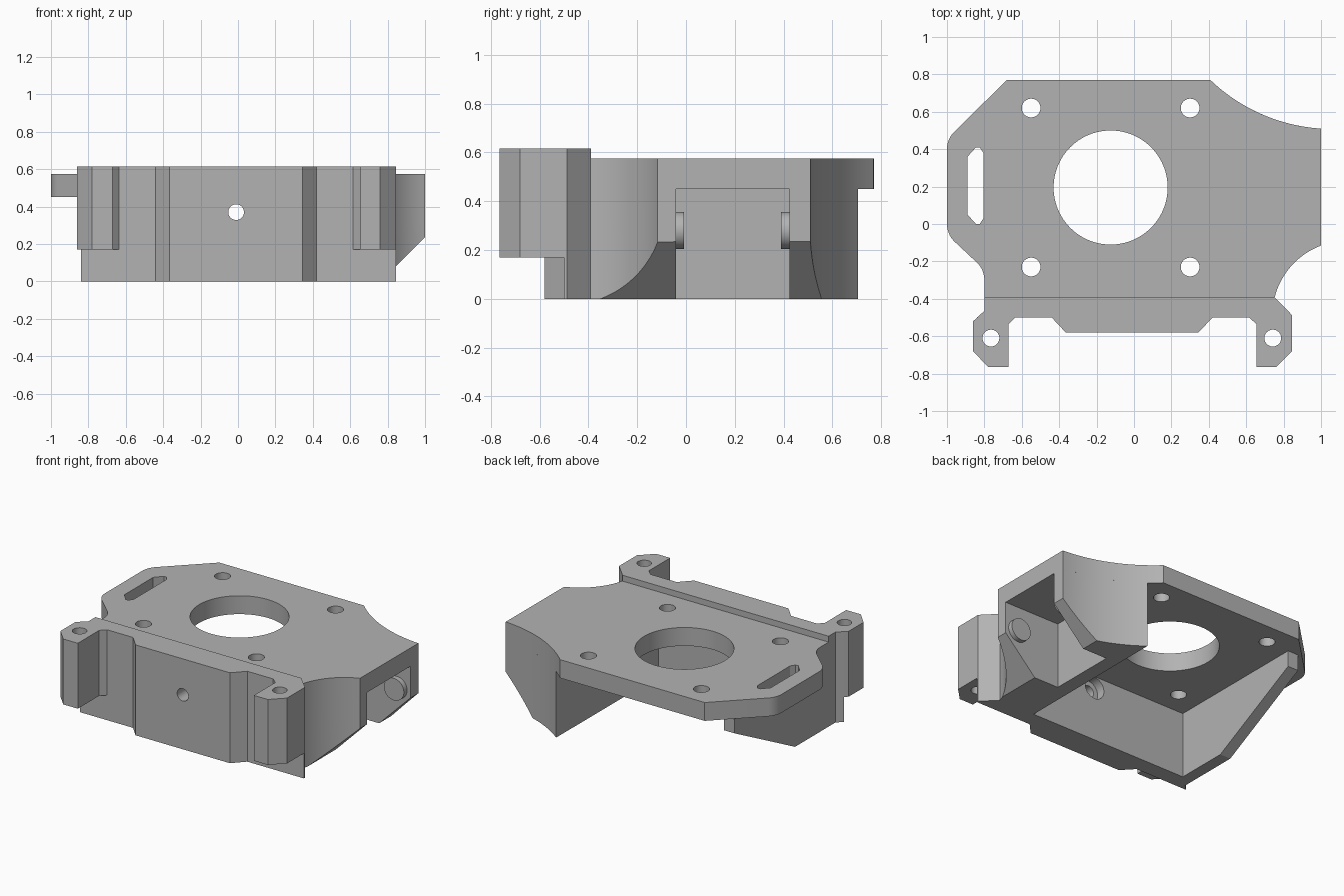
import bpy, bmesh
from math import radians, cos, sin

cube = bpy.data.objects.get("Cube")
if cube:
    bpy.data.objects.remove(cube, do_unlink=True)

grey = bpy.data.materials.new("matte_grey")
grey.use_nodes = True
COLOUR = (0.45, 0.45, 0.45, 1)
grey.diffuse_color = COLOUR
grey.node_tree.nodes["Principled BSDF"].inputs["Base Color"].default_value = COLOUR


def arc(cx, cy, r, a0, a1, n=16):
    """Points along a circular arc, angles in degrees."""
    angles = [radians(a0 + (a1 - a0) * i / n) for i in range(n + 1)]
    return [(cx + r * cos(a), cy + r * sin(a)) for a in angles]


def circle(cx, cy, r, n=48):
    return arc(cx, cy, r, 0, 360, n)[:-1]


def prism(name, outline, low, high, axis="z"):
    """Extrude a flat outline along an axis."""
    place = {"x": lambda a, b, h: (h, a, b),
             "y": lambda a, b, h: (a, h, b),
             "z": lambda a, b, h: (a, b, h)}[axis]
    bm = bmesh.new()
    ends = [[bm.verts.new(place(a, b, h)) for a, b in outline] for h in (low, high)]
    n = len(outline)
    bm.faces.new(ends[0])
    bm.faces.new(ends[1])
    for i in range(n):
        j = (i + 1) % n
        bm.faces.new((ends[0][i], ends[0][j], ends[1][j], ends[1][i]))
    bmesh.ops.recalc_face_normals(bm, faces=bm.faces)
    mesh = bpy.data.meshes.new(name)
    bm.to_mesh(mesh)
    bm.free()
    mesh.materials.append(grey)
    obj = bpy.data.objects.new(name, mesh)
    bpy.context.collection.objects.link(obj)
    return obj


def select(obj):
    bpy.ops.object.select_all(action="DESELECT")
    obj.select_set(True)
    bpy.context.view_layer.objects.active = obj


def cut(obj, *cutters):
    """Subtract each cutter from the part, then discard it."""
    for cutter in cutters:
        cutter.hide_render = True
        mod = obj.modifiers.new("cut", "BOOLEAN")
        mod.operation = "DIFFERENCE"
        mod.solver = "EXACT"
        mod.object = cutter
        select(obj)
        bpy.ops.object.modifier_apply(modifier=mod.name)
        bpy.data.objects.remove(cutter, do_unlink=True)


def box(x0, x1, y0, y1):
    return [(x0, y0), (x1, y0), (x1, y1), (x0, y1)]


TOP, UNDER, WALL_TOP, BACK = 0.575, 0.45, 0.615, -0.39
parts = []

# Mounting plate with scooped right corners and rounded left corners
front_scoop = arc(1.14, -0.49, 0.4, 110.7, 165.6)
plate_outline = ([(-0.68, 0.77)] + arc(1.06, 1.45, 0.942, -133.7, -93.65)
                 + front_scoop + [(0.75, BACK), (-0.8, BACK)]
                 + arc(-0.93, -0.3, 0.13, 0, 45, 8)
                 + arc(-0.87, 0, 0.13, 225, 180, 8)
                 + arc(-0.87, 0.4, 0.13, 180, 135, 8))
plate = prism("mounting_plate", plate_outline, UNDER, TOP)
cut(plate, prism("bore", circle(-0.125, 0.195, 0.305, 96), 0.3, 0.8))
for x in (-0.55, 0.3):
    for y in (-0.23, 0.62):
        cut(plate, prism("bolt_hole", circle(x, y, 0.05), 0.3, 0.8))
slot = [(-0.805, 0.03), (-0.805, 0.38), (-0.825, 0.41), (-0.845, 0.41),
        (-0.89, 0.36), (-0.89, 0.05), (-0.845, 0), (-0.825, 0)]
cut(plate, prism("slot", slot, 0.3, 0.8))
parts.append(plate)

# Front wall with raised centre and a counterbored hole
wall_outline = [(-0.8, BACK), (-0.8, -0.465), (-0.84, -0.5), (-0.44, -0.5),
                (-0.365, -0.58), (0.345, -0.58), (0.42, -0.5), (0.845, -0.5),
                (0.845, -0.487), (0.75, BACK)]
wall = prism("front_wall", wall_outline, 0, WALL_TOP)
cut(wall, prism("wall_hole", circle(-0.01, 0.37, 0.042), -0.8, -0.2, "y"),
    prism("counterbore", circle(-0.01, 0.37, 0.075), -0.45, -0.2, "y"))
parts.append(wall)

# Mounting ears either side of the wall
ears = {
    "right_ear": ([(-0.8, -0.465), (-0.86, -0.52), (-0.86, -0.68), (-0.78, -0.765),
                   (-0.67, -0.765), (-0.67, -0.535), (-0.635, -0.5), (-0.635, -0.465)], -0.765),
    "left_ear": ([(0.845, -0.487), (0.845, -0.68), (0.76, -0.765), (0.655, -0.765),
                  (0.655, -0.535), (0.615, -0.5), (0.615, -0.487)], 0.742),
}
for name, (outline, hole_x) in ears.items():
    ear = prism(name, outline, 0.17, WALL_TOP)
    cut(ear, prism("ear_hole", circle(hole_x, -0.61, 0.045), 0, 0.8))
    parts.append(ear)

# Side block under the plate, with an open pocket and a chamfered lower edge
block_outline = ([(0.48, BACK)] + arc(1.06, 1.45, 0.942, -127.7, -93.65)
                 + front_scoop + [(0.75, BACK)])
block = prism("pocket_block", block_outline, 0, UNDER)
cut(block, prism("pocket", box(0.58, 1.2, -0.04, 0.425), -0.1, 0.6),
    prism("chamfer", [(0.665, -0.1), (1.2, -0.1), (1.2, 0.435)], -1, 1, "y"))
parts.append(block)

# Round bosses facing each other inside the pocket
for name, y0, y1 in (("front_boss", -0.045, -0.008), ("back_boss", 0.39, 0.43)):
    parts.append(prism(name, circle(0.9, 0.28, 0.075), y0, y1, "y"))

# Sloped gusset under the other side of the plate
gusset = [(BACK, 0), (-0.03, 0), (0.62, 0.34), (0.62, UNDER), (BACK, UNDER)]
parts.append(prism("side_gusset", gusset, -0.8, -0.72, "x"))

for part in parts:
    select(part)
    bpy.ops.object.shade_smooth_by_angle(angle=radians(25))
